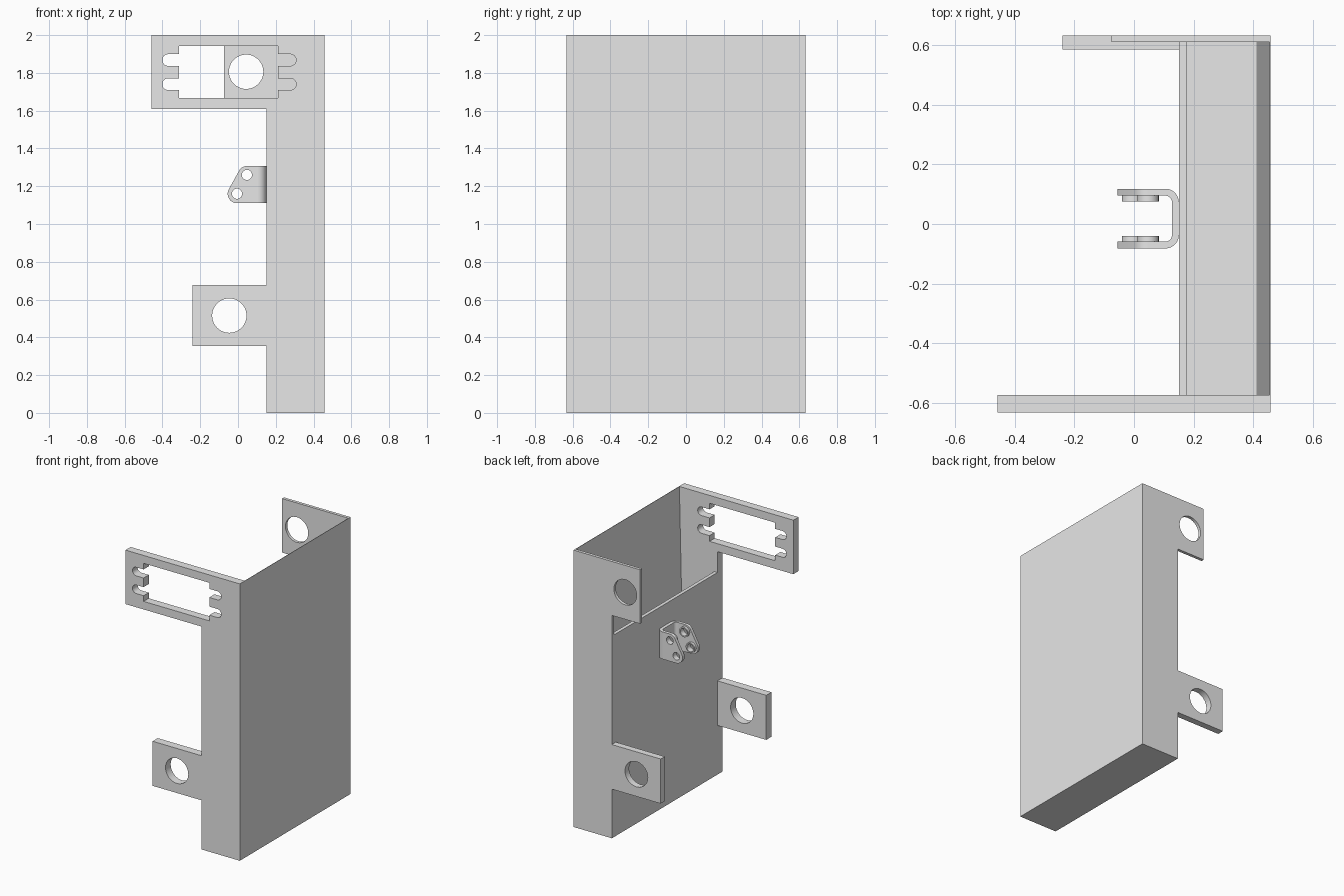
import bpy, bmesh, math
from mathutils import Vector

cube = bpy.data.objects.get("Cube")
if cube:
    bpy.data.objects.remove(cube, do_unlink=True)

grey = bpy.data.materials.new("plain grey")
grey.use_nodes = True
grey.diffuse_color = (0.8, 0.8, 0.8, 1)
grey.node_tree.nodes["Principled BSDF"].inputs["Base Color"].default_value = (0.8, 0.8, 0.8, 1)


def arc(cx, cy, r, start, end, n=12):
    """Points on an arc, angles in degrees."""
    angles = [math.radians(start + (end - start) * i / n) for i in range(n + 1)]
    return [(cx + r * math.cos(a), cy + r * math.sin(a)) for a in angles]


def circle(cx, cy, r, n=40):
    return arc(cx, cy, r, 0, 360, n)[:-1]


def rect(x0, y0, x1, y1):
    return [(x0, y0), (x1, y0), (x1, y1), (x0, y1)]


def extrude(name, loops, lo, hi, axis="Y"):
    """Fill an outline and its holes, then extrude along Y (x,z loops) or Z (x,y loops)."""
    bm = bmesh.new()
    for loop in loops:
        vs = [bm.verts.new((u, lo, v) if axis == "Y" else (u, v, lo)) for u, v in loop]
        for a, b in zip(vs, vs[1:] + vs[:1]):
            bm.edges.new((a, b))
    bmesh.ops.triangle_fill(bm, use_beauty=True, use_dissolve=False, edges=bm.edges[:])
    res = bmesh.ops.extrude_face_region(bm, geom=bm.faces[:], use_keep_orig=True)
    moved = [g for g in res["geom"] if isinstance(g, bmesh.types.BMVert)]
    step = Vector((0, hi - lo, 0)) if axis == "Y" else Vector((0, 0, hi - lo))
    bmesh.ops.translate(bm, verts=moved, vec=step)
    bmesh.ops.recalc_face_normals(bm, faces=bm.faces[:])
    mesh = bpy.data.meshes.new(name)
    bm.to_mesh(mesh)
    bm.free()
    mesh.materials.append(grey)
    ob = bpy.data.objects.new(name, mesh)
    bpy.context.collection.objects.link(ob)
    bpy.ops.object.select_all(action="DESELECT")
    ob.select_set(True)
    bpy.context.view_layer.objects.active = ob
    bpy.ops.object.shade_smooth_by_angle(angle=math.radians(30))
    return ob


# Main dimensions
RIGHT, INNER, DEPTH = 0.457, 0.15, 0.632
FRONT_IN, BACK_IN = -0.573, 0.61
TAB_Z, LOW, HIGH, TAB_X = 1.61, 0.355, 0.677, -0.24
low_hole = circle(-0.046, 0.515, 0.091)

# Front plate: upper arm with a slotted window, lower tab with a hole
front = [(RIGHT, 0), (RIGHT, 2), (-0.457, 2), (-0.457, TAB_Z), (INNER, TAB_Z),
         (INNER, HIGH), (TAB_X, HIGH), (TAB_X, LOW), (INNER, LOW), (INNER, 0)]
win_l, win_r, win_lo, win_hi, slot_r = -0.312, 0.213, 1.668, 1.943, 0.031
slots = (1.74, 1.868)
window = [(win_l, win_lo), (win_r, win_lo)]
for z in slots:
    window += [(win_r, z - slot_r)] + arc(0.277, z, slot_r, -90, 90) + [(win_r, z + slot_r)]
window += [(win_r, win_hi), (win_l, win_hi)]
for z in reversed(slots):
    window += [(win_l, z + slot_r)] + arc(-0.37, z, slot_r, 90, 270) + [(win_l, z - slot_r)]
extrude("front_plate", [front, window, low_hole], -DEPTH, FRONT_IN)

# Back plate: thin, with a short upper tab, and a thicker lower tab
back = [(RIGHT, 0), (RIGHT, 2), (-0.075, 2), (-0.075, TAB_Z), (INNER, TAB_Z), (INNER, 0)]
extrude("back_plate", [back, circle(0.043, 1.806, 0.091)], BACK_IN, DEPTH)
extrude("back_lower_tab", [rect(TAB_X, LOW, INNER, HIGH), low_hole], 0.585, DEPTH)

# Tapered outer wall, low inner wall and floor
extrude("outer_wall", [[(0.41, 0), (RIGHT, 0), (RIGHT, 2), (0.454, 2), (0.41, 0.05)]],
        FRONT_IN, BACK_IN)
extrude("inner_wall", [rect(INNER, 0, 0.175, 1.46)], FRONT_IN, BACK_IN)
extrude("floor", [rect(0.175, 0, 0.41, 0.05)], FRONT_IN, BACK_IN)

# Hinge bracket: bent base, two arms and inner bosses
B_LO, B_HI, Y0, Y1, T, BEND = 1.11, 1.307, -0.082, 0.118, 0.023, 0.105
R_OUT = INNER - BEND
R_IN = R_OUT - T
base = ([(BEND, Y0)] + arc(BEND, Y0 + R_OUT, R_OUT, -90, 0)
        + arc(BEND, Y1 - R_OUT, R_OUT, 0, 90)
        + arc(BEND, Y1 - R_OUT, R_IN, 90, 0) + arc(BEND, Y0 + R_OUT, R_IN, 0, -90))[1:]
extrude("bracket_base", [base], B_LO, B_HI, "Z")

pins = ((-0.005, 1.16), (0.047, 1.26))
arm = ([(BEND, B_LO), (BEND, B_HI)] + arc(*pins[1], 0.047, 90, 153)
       + arc(*pins[0], 0.05, 153, 270))
holes = [circle(x, z, 0.027) for x, z in pins]
for side, outer, d in (("front", Y0, 1), ("back", Y1, -1)):
    inner = outer + d * T
    extrude(f"bracket_{side}_arm", [arm] + holes, outer, inner)
    for (x, z), hole, label in zip(pins, holes, ("lower", "upper")):
        extrude(f"bracket_{side}_{label}_boss", [circle(x, z, 0.036), hole],
                inner, inner + d * 0.019)
